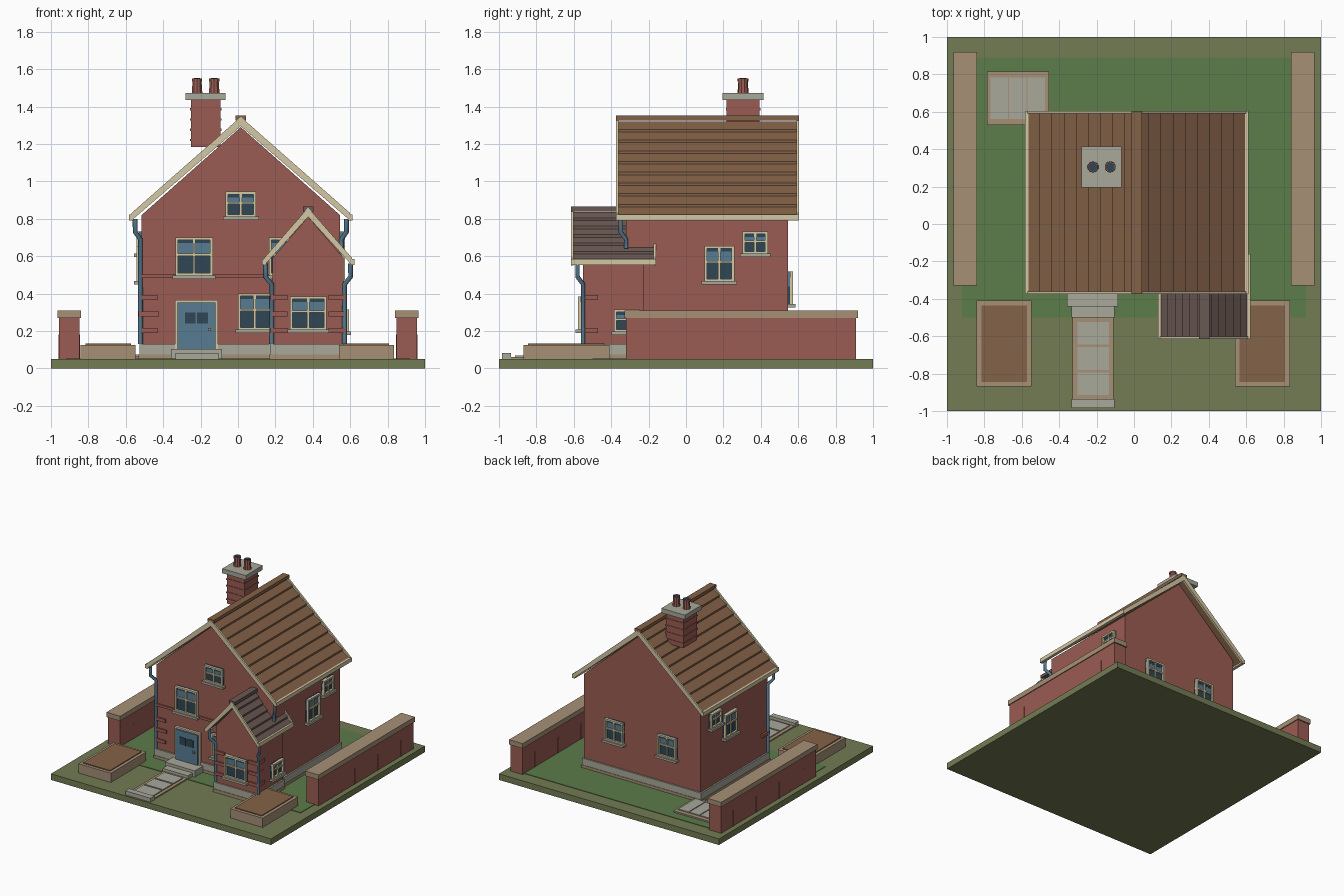
import bpy, bmesh, math
from mathutils import Matrix, Vector

cube = bpy.data.objects.get("Cube")
if cube:
    bpy.data.objects.remove(cube)


def material(name, *rgb):
    linear = [(c / 255 / 12.92 if c < 11 else ((c / 255 + 0.055) / 1.055) ** 2.4) for c in rgb] + [1]
    m = bpy.data.materials.new(name)
    m.use_nodes = True
    m.diffuse_color = linear
    m.node_tree.nodes["Principled BSDF"].inputs["Base Color"].default_value = linear
    return m


OLIVE = material("olive ground", 114, 124, 84)
GREEN = material("lawn green", 92, 124, 74)
BRICK = material("brick red", 154, 92, 82)
CREAM = material("cream paint", 212, 199, 164)
TAN = material("tan stone", 166, 144, 118)
GREY = material("grey stone", 168, 168, 154)
BROWN = material("tile brown", 132, 98, 72)
DARK = material("dark tile", 106, 88, 82)
BLUE = material("blue paint", 88, 124, 146)
GLASS = material("dark glass", 46, 70, 84)


def finish(name, bm, mats):
    bmesh.ops.recalc_face_normals(bm, faces=bm.faces)
    mesh = bpy.data.meshes.new(name)
    bm.to_mesh(mesh)
    bm.free()
    for m in mats:
        mesh.materials.append(m)
    ob = bpy.data.objects.new(name, mesh)
    bpy.context.collection.objects.link(ob)
    return ob


def boxes(name, items, loc=(0, 0, 0), turn=0):
    """Join boxes (material, x0, x1, y0, y1, z0, z1) into one object."""
    bm, mats = bmesh.new(), []
    for mat, x0, x1, y0, y1, z0, z1 in items:
        if mat not in mats:
            mats.append(mat)
        old = set(bm.faces)
        place = Matrix.Translation(((x0 + x1) / 2, (y0 + y1) / 2, (z0 + z1) / 2))
        size = Matrix.Diagonal((x1 - x0, y1 - y0, z1 - z0, 1))
        bmesh.ops.create_cube(bm, size=1, matrix=place @ size)
        for f in set(bm.faces) - old:
            f.material_index = mats.index(mat)
    ob = finish(name, bm, mats)
    ob.location = loc
    ob.rotation_euler.z = turn
    return ob


def prism(name, outline, y0, y1, mat):
    """Extrude an x-z outline along y."""
    bm = bmesh.new()
    face = bm.faces.new([bm.verts.new((x, y0, z)) for x, z in outline])
    grown = bmesh.ops.extrude_face_region(bm, geom=[face])["geom"]
    bmesh.ops.translate(bm, vec=(0, y1 - y0, 0), verts=[v for v in grown if isinstance(v, bmesh.types.BMVert)])
    return finish(name, bm, [mat])


def gable(name, x, half, eave, apex, y0, y1):
    prism(name, [(x - half, 0.05), (x + half, 0.05), (x + half, eave), (x, apex), (x - half, eave)], y0, y1, BRICK)


def roof(name, x, half, eave, apex, y0, y1, courses, step, mat):
    """Stepped tile courses, bargeboards, fascias and a ridge cap."""
    drop = (apex - eave) / half
    right = []
    for i in range(courses):
        a, b = half * i / courses, half * (i + 1) / courses
        right += [(a, apex - a * drop - step), (b, apex - b * drop)]
    left = [(-a, z) for a, z in reversed(right[1:])]
    under = [(half, eave - 0.025), (0, apex - 0.04), (-half, eave - 0.025)]
    prism(name + "_tiles", [(x + a, z) for a, z in left + right + under], y0 + 0.012, y1 - 0.012, mat)
    chevron = [(-half, eave + 0.01), (0, apex + 0.01), (half, eave + 0.01),
               (half, eave - 0.03), (0, apex - 0.04), (-half, eave - 0.03)]
    for side, y in (("front", y0), ("back", y1 - 0.014)):
        prism(name + "_bargeboard_" + side, [(x + a, z) for a, z in chevron], y, y + 0.014, CREAM)
    for side, s in (("left", 1), ("right", -1)):
        e = x + s * half
        boxes(f"{name}_fascia_{side}", [(CREAM, e - 0.012, e + 0.012, y0, y1, eave - 0.028, eave + 0.004)])
    boxes(name + "_ridge", [(mat, x - 0.028, x + 0.028, y0, y1, apex - 0.01, apex + 0.016)])


def window(name, w, h, loc, turn=0):
    """Four-pane window facing -y, with loc at the bottom centre."""
    r, t, mid = w / 2, 0.014, h * 0.55
    boxes(name, [
        (GLASS, -r, r, -0.012, 0.01, 0, mid),
        (BLUE, -r, r, -0.012, 0.01, mid, h),
        (GLASS, -r, r, -0.014, 0, h - 0.03, h),
        (CREAM, -r, -r + t, -0.028, 0.01, 0, h),
        (CREAM, r - t, r, -0.028, 0.01, 0, h),
        (CREAM, -r, r, -0.028, 0.01, h - t, h),
        (CREAM, -r, r, -0.028, 0.01, 0, t),
        (CREAM, -0.006, 0.006, -0.022, 0, 0, h),
        (CREAM, -r, r, -0.022, 0, mid - 0.006, mid + 0.006),
        (GREY, -r - t, r + t, -0.04, 0.01, -0.016, 0.002)], loc, turn)


def pipe(name, points, radius=0.013):
    curve = bpy.data.curves.new(name, "CURVE")
    curve.dimensions = "3D"
    curve.bevel_depth = radius
    curve.bevel_resolution = 1
    curve.use_fill_caps = True
    line = curve.splines.new("POLY")
    line.points.add(len(points) - 1)
    for p, co in zip(line.points, points):
        p.co = (*co, 1)
    curve.materials.append(BLUE)
    bpy.context.collection.objects.link(bpy.data.objects.new(name, curve))


# Ground and lawn
boxes("ground", [(OLIVE, -1, 1, -1, 1, 0, 0.05)])
boxes("lawn", [(GREEN, -0.92, 0.92, -0.5, 0.89, 0.04, 0.054)])

# House shell, front bay and footings
FRONT, BACK, WEST, EAST, BAY = -0.32, 0.545, -0.515, 0.545, -0.55
gable("house_walls", 0.015, 0.53, 0.82, 1.29, FRONT, BACK)
gable("bay_walls", 0.375, 0.19, 0.59, 0.81, BAY, -0.225)
boxes("plinth", [(GREY, WEST - 0.012, EAST + 0.012, FRONT - 0.012, BACK + 0.012, 0.05, 0.13),
                 (GREY, 0.173, 0.577, BAY - 0.012, -0.22, 0.05, 0.13),
                 (TAN, WEST - 0.016, EAST + 0.016, FRONT - 0.016, BACK + 0.016, 0.05, 0.075),
                 (TAN, 0.169, 0.581, BAY - 0.016, -0.22, 0.05, 0.075)])
roof("main_roof", 0.015, 0.585, 0.82, 1.335, -0.375, 0.605, 9, 0.014, BROWN)
roof("bay_roof", 0.375, 0.235, 0.58, 0.85, -0.615, -0.16, 6, 0.014, DARK)

# Brick band and corner bricks
boxes("brick_band", [(BRICK, WEST - 0.006, 0.2, FRONT - 0.01, FRONT, 0.482, 0.502)])
quoins = []
for i in range(3):
    z, out = 0.19 + i * 0.088, 0.016 * (i % 2)
    quoins.append((BRICK, WEST - out, -0.43 + out / 2, FRONT - 0.012, FRONT + 0.08, z, z + 0.026))
    quoins.append((BRICK, 0.175 + out / 2, 0.265, BAY - 0.012, BAY + 0.08, z, z + 0.026))
    quoins.append((BRICK, 0.485, 0.575 - out / 2, BAY - 0.012, BAY + 0.08, z, z + 0.026))
boxes("corner_bricks", quoins)

# Windows
window("window_front_upper_right", 0.2, 0.205, (-0.235, FRONT, 0.495))
window("window_front_upper_left", 0.2, 0.205, (0.265, FRONT, 0.495))
window("window_gable", 0.165, 0.135, (0.015, FRONT, 0.81))
window("window_front_lower", 0.18, 0.195, (0.09, FRONT, 0.205))
window("window_bay_front", 0.195, 0.18, (0.375, BAY, 0.205))
window("window_bay_side", 0.14, 0.12, (0.565, -0.315, 0.195), math.pi / 2)
for side, x, turn in (("left", EAST, math.pi / 2), ("right", WEST, -math.pi / 2)):
    window("window_large_" + side, 0.16, 0.19, (x, 0.178, 0.465), turn)
    window("window_small_" + side, 0.135, 0.12, (x, 0.37, 0.612), turn)
for side, x in (("left", 0.26), ("right", -0.22)):
    window("window_back_" + side, 0.165, 0.175, (x, BACK, 0.342), math.pi)

# Front door and steps
boxes("front_door", [
    (CREAM, -0.115, 0.115, -0.02, 0.01, 0, 0.265),
    (BLUE, -0.101, 0.101, -0.032, 0, 0, 0.252),
    (GLASS, -0.062, -0.004, -0.036, 0, 0.14, 0.2),
    (GLASS, 0.004, 0.062, -0.036, 0, 0.14, 0.2),
    (TAN, 0.062, 0.078, -0.048, 0, 0.1, 0.116)], (-0.222, FRONT, 0.1))
boxes("door_steps", [(GREY, -0.357, -0.085, -0.44, FRONT, 0.05, 0.105),
                     (GREY, -0.335, -0.105, -0.5, FRONT, 0.05, 0.082)])

# Garden path and back patio
path = [(TAN, -0.33, -0.11, -0.94, -0.49, 0.05, 0.06), (GREY, -0.335, -0.105, -0.985, -0.935, 0.05, 0.083)]
for i in range(3):
    y = -0.915 + i * 0.135
    path.append((GREY, -0.303, -0.135, y, y + 0.122, 0.05, 0.068))
boxes("garden_path", path)
patio = [(TAN, -0.787, -0.455, 0.53, 0.815, 0.05, 0.066)]
for i in range(3):
    x = -0.767 + i * 0.099
    patio.append((GREY, x, x + 0.092, 0.562, 0.782, 0.05, 0.074))
boxes("back_patio", patio)

# Raised beds and garden walls
for side, s, bed in (("left", 1, 0.686), ("right", -1, -0.694)):
    boxes("raised_bed_" + side, [(TAN, -0.147, 0.147, -0.23, 0.23, 0, 0.076),
                                 (BROWN, -0.122, 0.122, -0.205, 0.205, 0, 0.083)], (bed, -0.64, 0.05))
    parts = [(BRICK, -0.055, 0.055, -0.615, 0.615, 0, 0.22),
             (TAN, -0.062, 0.062, -0.625, 0.625, 0.22, 0.26)]
    for i in range(4):
        y = -0.45 + i * 0.3
        parts.append((BRICK, -0.058, 0.058, y, y + 0.012, 0, 0.13))
    boxes("garden_wall_" + side, parts, (s * 0.902, 0.295, 0.05))

# Chimney with brick courses, cap and pots
stack = [(BRICK, -0.252, -0.093, 0.217, 0.393, 1.185, 1.44), (GREY, -0.28, -0.066, 0.195, 0.415, 1.435, 1.472)]
for i in range(4):
    z = 1.215 + i * 0.055
    stack.append((BRICK, -0.256, -0.089, 0.213, 0.397, z, z + 0.012))
boxes("chimney", stack)
for side, x in (("right", -0.219), ("left", -0.127)):
    bm = bmesh.new()
    for low, wide, high, tall in ((0.03, 0.024, 1.47, 0.08), (0.029, 0.029, 1.535, 0.014)):
        bmesh.ops.create_cone(bm, cap_ends=True, segments=10, radius1=low, radius2=wide, depth=tall,
                              matrix=Matrix.Translation((x, 0.305, high + tall / 2)))
    bmesh.ops.create_cone(bm, cap_ends=True, segments=10, radius1=0.018, radius2=0.018, depth=0.004,
                          matrix=Matrix.Translation((x, 0.305, 1.55)))
    for f in bm.faces:
        f.material_index = int(f.calc_center_median().z > 1.5495)
    finish("chimney_pot_" + side, bm, [BRICK, GLASS])

# Downpipes with swan necks
for name, eave_x, wall_x, y, top, foot in (("house_right", -0.55, -0.522, FRONT, 0.8, 0.13),
                                           ("house_left", 0.58, 0.553, FRONT, 0.8, 0.64),
                                           ("bay_right", 0.147, 0.18, BAY, 0.56, 0.13),
                                           ("bay_left", 0.602, 0.57, BAY, 0.56, 0.13)):
    pipe("downpipe_" + name, [(eave_x, y - 0.03, top), (eave_x, y - 0.03, top - 0.07),
                              (wall_x, y, top - 0.11), (wall_x, y, foot)])
